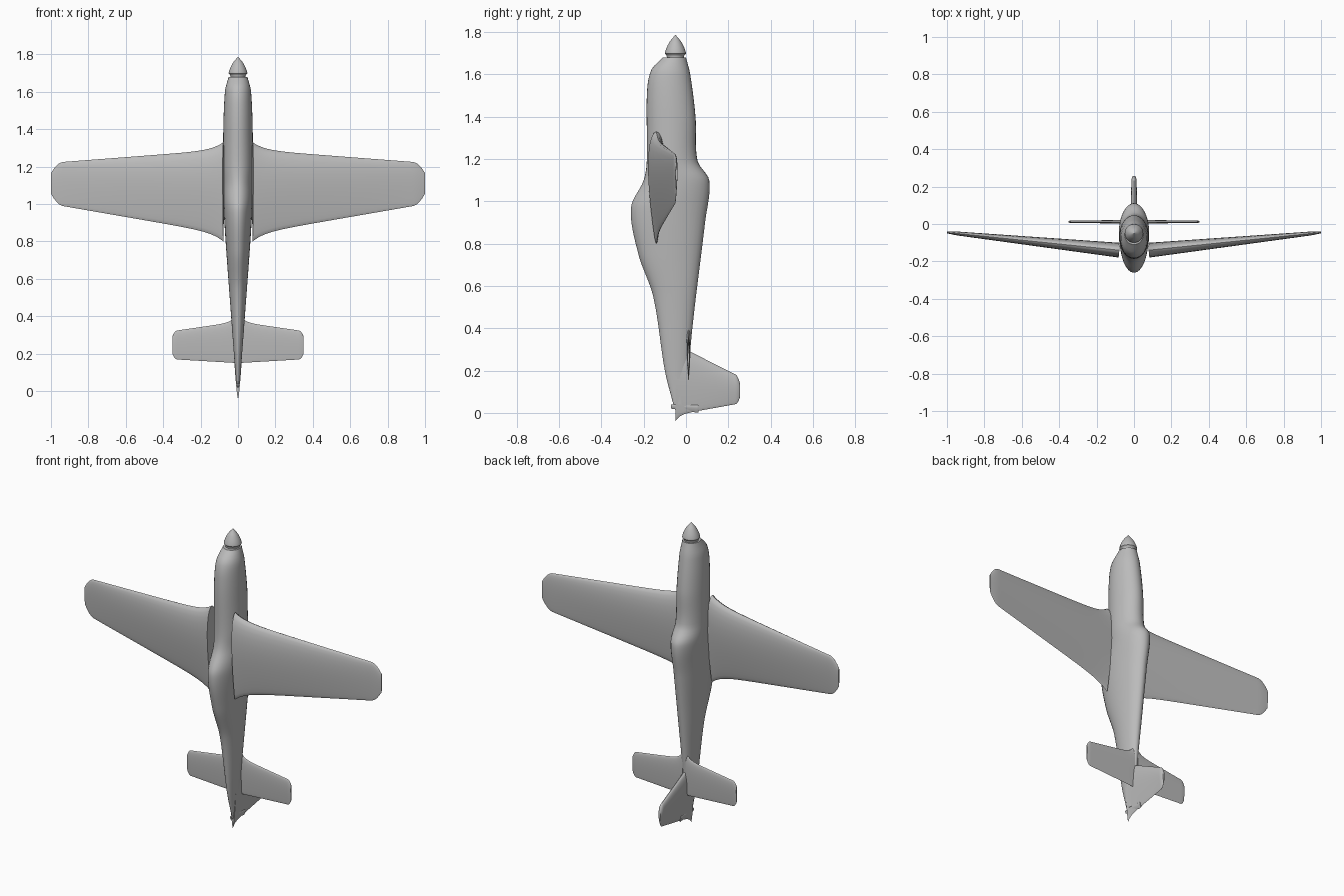
import bpy, bmesh, math
from mathutils import Vector

cube = bpy.data.objects.get("Cube")
if cube:
    bpy.data.objects.remove(cube)

grey = bpy.data.materials.new("plain grey")
grey.use_nodes = True
shade = (0.5, 0.5, 0.5, 1)
grey.diffuse_color = shade
grey.node_tree.nodes["Principled BSDF"].inputs["Base Color"].default_value = shade


def steps(start, end, count):
    """Evenly spaced values from start to end, both included."""
    return [start + (end - start) * i / count for i in range(count + 1)]


def flow(x, points):
    """Height of the smooth curve through a few (x, height) points."""
    last = len(points) - 1

    def slope(i):
        before, after = points[max(i - 1, 0)], points[min(i + 1, last)]
        return (after[1] - before[1]) / (after[0] - before[0])

    k = 0
    while k < last - 1 and x > points[k + 1][0]:
        k += 1
    (left, low), (right, high) = points[k], points[k + 1]
    width = right - left
    t = (x - left) / width
    blend = t * t * (3 - 2 * t)
    leaving = slope(k) * width * t * (1 - t) ** 2
    arriving = slope(k + 1) * width * t * t * (1 - t)
    return low + (high - low) * blend + leaving - arriving


def loft(name, rings, mirrored=False):
    """Skin closed rings of points, cap both ends and shade smooth."""
    bm = bmesh.new()
    loops = [[bm.verts.new(point) for point in ring] for ring in rings]
    for ring, following in zip(loops, loops[1:]):
        for i in range(len(ring)):
            bm.faces.new((ring[i - 1], ring[i], following[i], following[i - 1]))
    bm.faces.new(loops[0])
    bm.faces.new(loops[-1])
    bmesh.ops.recalc_face_normals(bm, faces=bm.faces)
    mesh = bpy.data.meshes.new(name)
    bm.to_mesh(mesh)
    bm.free()
    mesh.materials.append(grey)
    part = bpy.data.objects.new(name, mesh)
    bpy.context.collection.objects.link(part)
    if mirrored:
        part.modifiers.new("Mirror", 'MIRROR')
    bpy.ops.object.select_all(action='DESELECT')
    bpy.context.view_layer.objects.active = part
    part.select_set(True)
    bpy.ops.object.shade_smooth_by_angle(angle=math.radians(40))


def oval(z, half_width, front, back):
    """Upright elliptical section between a front and a back y."""
    middle, depth = (front + back) / 2, (back - front) / 2
    angles = steps(0, math.tau, 32)[:-1]
    return [(half_width * math.cos(a), middle + depth * math.sin(a), z) for a in angles]


def panel(name, root, tip, lead, trail, half, flare=(0, 0), rounding=0.5, mirrored=False):
    """Tapered flying surface from a root (x, y) to a tip (x, y).

    lead, trail and half hold the root and tip values of the leading edge,
    trailing edge and half thickness; flare widens the chord at the root.
    """
    root, tip = Vector((*root, 0)), Vector((*tip, 0))
    across = Vector((0, 0, 1)).cross(tip - root).normalized()
    rings = []
    for t in steps(0, 1, 60):
        fillet = math.exp(-15 * t)
        top = lead[0] + (lead[1] - lead[0]) * t + flare[0] * fillet
        bottom = trail[0] + (trail[1] - trail[0]) * t - flare[1] * fillet
        # The chord and thickness draw in over the last part of the span
        shrink = 1 - rounding * max(0, (t - 0.93) / 0.07) ** 2
        middle, chord = (top + bottom) / 2, (top - bottom) / 2 * shrink
        thick = (half[0] + (half[1] - half[0]) * t) * shrink
        ring = []
        for a in steps(0, math.tau, 28)[:-1]:
            point = root.lerp(tip, t)
            point += across * thick * math.sin(a) * (0.85 + 0.45 * math.cos(a))
            point.z = middle + chord * math.cos(a)
            ring.append(point)
        rings.append(ring)
    loft(name, rings, mirrored)


# Fuselage outlines: belly with its scoop, back with its canopy, half width
belly = [(0.04, -0.06), (0.2, -0.1), (0.55, -0.155), (0.75, -0.225), (0.97, -0.26),
         (1.1, -0.2), (1.2, -0.185), (1.5, -0.185), (1.62, -0.165), (1.68, -0.11)]
back = [(0.04, 0), (0.4, 0.03), (0.9, 0.09), (1.1, 0.11), (1.19, 0.055),
        (1.4, 0.045), (1.6, 0.02), (1.68, 0)]
sides = [(0.04, 0.01), (0.4, 0.037), (1, 0.078), (1.3, 0.08), (1.6, 0.07), (1.68, 0.05)]
loft("fuselage", [oval(z, flow(z, sides), flow(z, belly), flow(z, back))
                  for z in steps(0.04, 1.68, 90)])

# Spinner turned about the propeller shaft
shaft = -0.05
nose = [(1.66, 0.04), (1.69, 0.042), (1.7, 0.05), (1.75, 0.03), (1.787, 0.001)]
spinner_rings = []
for z in steps(1.66, 1.787, 30):
    radius = flow(z, nose)
    spinner_rings.append(oval(z, radius, shaft - radius, shaft + radius))
loft("spinner", spinner_rings)

# Main wings, rising toward the tips
panel("wings", root=(0.078, -0.14), tip=(1, -0.045), lead=(1.29, 1.22), trail=(0.84, 1),
      half=(0.042, 0.009), flare=(0.04, 0.04), mirrored=True)

# Tailplanes
panel("tailplanes", root=(0.01, 0.012), tip=(0.35, 0.012), lead=(0.37, 0.32),
      trail=(0.15, 0.17), half=(0.01, 0.007), flare=(0.04, 0), rounding=0.35, mirrored=True)

# Fin with its rudder
panel("fin", root=(0, -0.05), tip=(0, 0.256), lead=(0.325, 0.17), trail=(-0.01, 0.045),
      half=(0.022, 0.014), flare=(0, 0.03))

# Small rudder heel below the tail
panel("rudder_heel", root=(0, -0.07), tip=(0, 0.06), lead=(0.04, 0.04),
      trail=(0.02, 0), half=(0.005, 0.01), rounding=0.2)
